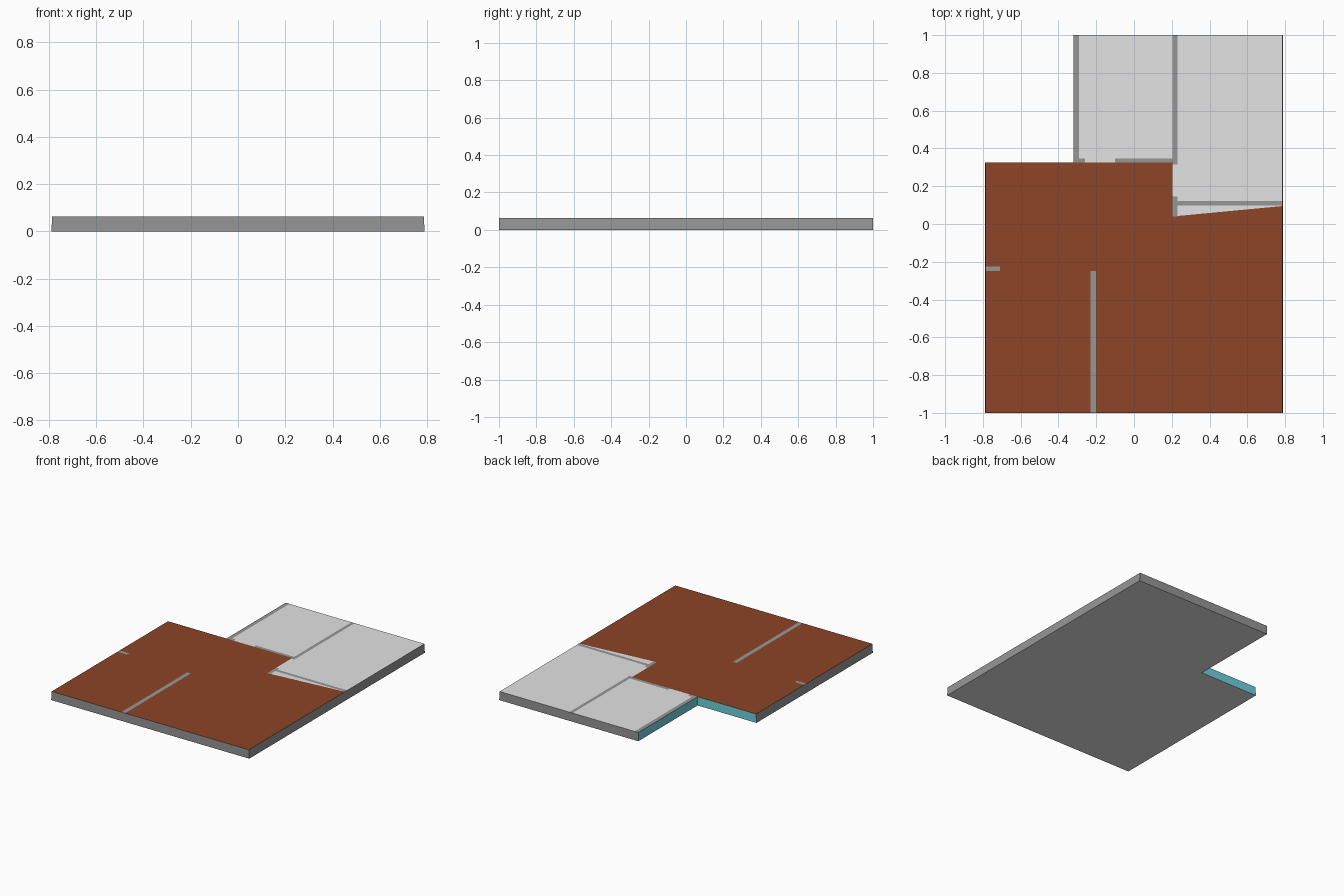
import bpy, bmesh
from mathutils import Vector

if "Cube" in bpy.data.objects:
    bpy.data.objects.remove(bpy.data.objects["Cube"])

H = 0.063          # slab thickness
W = 0.79           # half width
NX, NY = -0.32, 0.325   # inner corner of the notch


def material(name, rgb):
    m = bpy.data.materials.new(name)
    m.diffuse_color = (*rgb, 1)
    m.use_nodes = True
    m.node_tree.nodes["Principled BSDF"].inputs["Base Color"].default_value = m.diffuse_color
    return m


GREY, BROWN, PALE, TEAL = range(4)
mats = [material("wall grey", (0.305, 0.305, 0.305)),
        material("brown floor", (0.27, 0.058, 0.02)),
        material("pale floor", (0.77, 0.77, 0.77)),
        material("teal side", (0.16, 0.64, 0.73))]

# Wall strips seen on the top: x0, x1, y0, y1
walls = [(-0.32, -0.29, 0.325, 1), (0.205, 0.23, 0.315, 1),
         (-0.32, -0.26, 0.325, 0.348), (-0.10, 0.23, 0.325, 0.348),
         (0.23, W, 0.097, 0.122), (0.205, 0.23, 0.04, 0.145),
         (-W, -0.71, -0.25, -0.225), (-0.23, -0.20, -1, -0.25)]

# Slanted edge of the brown floor
slant_a, slant_b = Vector((0.205, 0.04, 0)), Vector((W, 0.095, 0))
slope = (slant_b.y - slant_a.y) / (slant_b.x - slant_a.x)


def is_brown(x, y):
    if x < 0.205:
        return y < NY
    return y < slant_a.y + slope * (x - slant_a.x)


# L-shaped slab
outline = [(-W, -1), (W, -1), (W, 1), (NX, 1), (NX, NY), (-W, NY)]
bm = bmesh.new()
base = bm.faces.new([bm.verts.new((x, y, 0)) for x, y in outline])
ext = bmesh.ops.extrude_face_region(bm, geom=[base], use_keep_orig=True)
top_verts = [v for v in ext["geom"] if isinstance(v, bmesh.types.BMVert)]
bmesh.ops.translate(bm, vec=(0, 0, H), verts=top_verts)
bmesh.ops.recalc_face_normals(bm, faces=bm.faces)


# Cut only the top along every colour border
def cut(co, no):
    faces = [f for f in bm.faces if f.normal.z > 0.9]
    edges = list({e for f in faces for e in f.edges})
    verts = list({v for f in faces for v in f.verts})
    bmesh.ops.bisect_plane(bm, geom=faces + edges + verts, dist=1e-5,
                           plane_co=co, plane_no=no)
    bm.normal_update()


for x in sorted({v for w in walls for v in w[:2] if abs(v) < W}):
    cut((x, 0, 0), (1, 0, 0))
for y in sorted({v for w in walls for v in w[2:] if abs(v) < 1}):
    cut((0, y, 0), (0, 1, 0))
cut(slant_a, (-slope, 1, 0))

# Colour by direction and position
for f in bm.faces:
    c = f.calc_center_median()
    if f.normal.z > 0.9:
        if any(a < c.x < b and p < c.y < q for a, b, p, q in walls):
            f.material_index = GREY
        else:
            f.material_index = BROWN if is_brown(c.x, c.y) else PALE
    elif f.normal.z < -0.9:
        f.material_index = PALE
    elif -W + 0.01 < c.x < NX + 0.01 and 0.3 < c.y < 0.99:
        f.material_index = TEAL
    else:
        f.material_index = GREY

# Slight inward lean of the left and right sides
for v in bm.verts:
    if v.co.z > H / 2 and abs(v.co.x) > W - 0.001:
        v.co.x *= 0.995

mesh = bpy.data.meshes.new("floor_slab")
bm.to_mesh(mesh)
bm.free()
for m in mats:
    mesh.materials.append(m)
slab = bpy.data.objects.new("floor_slab", mesh)
bpy.context.collection.objects.link(slab)
